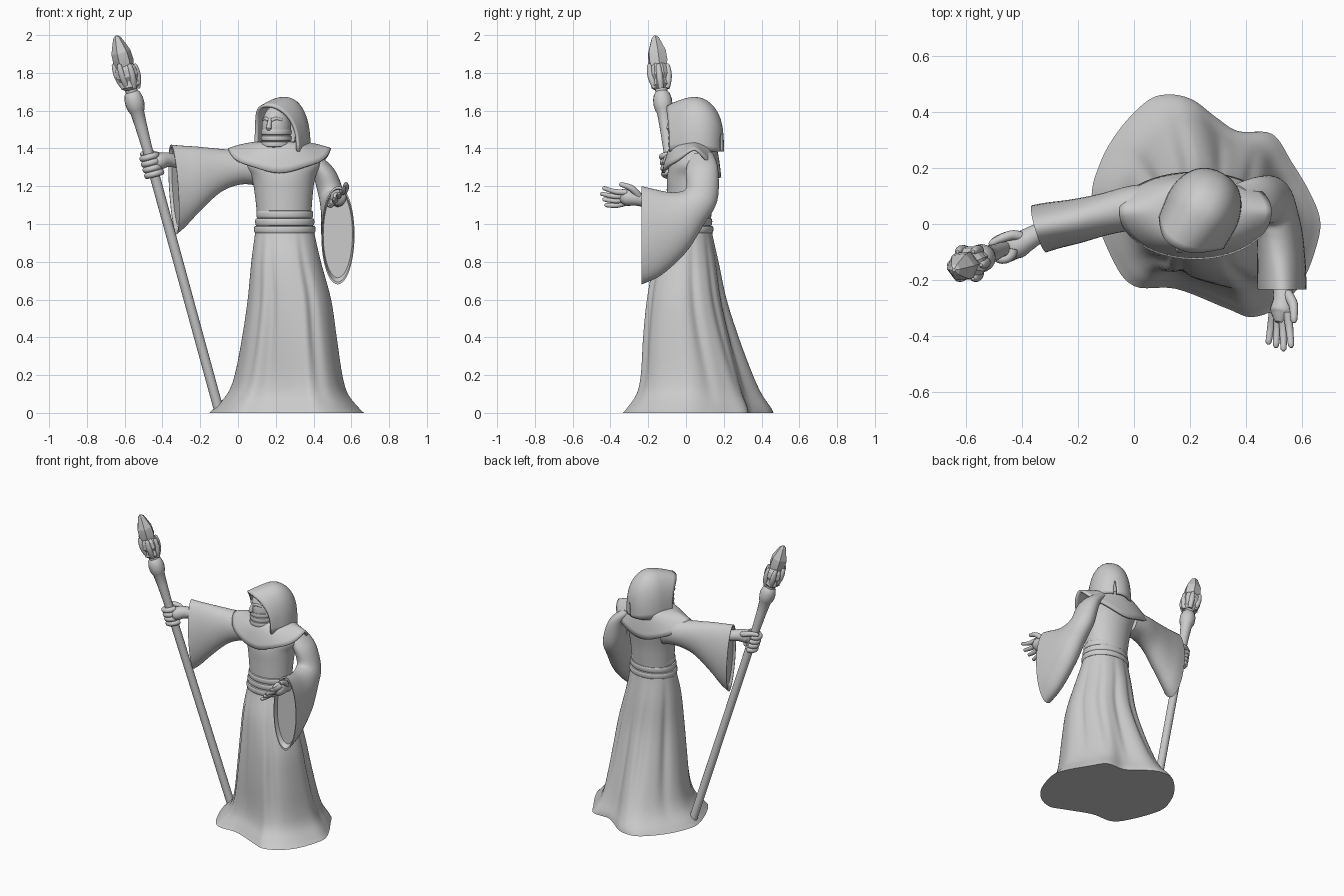
import bpy, bmesh, math
from math import sin, cos, pi, tau
from mathutils import Vector

if "Cube" in bpy.data.objects:
    bpy.data.objects.remove(bpy.data.objects["Cube"])

grey = bpy.data.materials.new("plain grey")
grey.use_nodes = True
grey.diffuse_color = (0.6, 0.6, 0.6, 1)
grey.node_tree.nodes["Principled BSDF"].inputs["Base Color"].default_value = (0.6, 0.6, 0.6, 1)


def loft(name, rings, closed=True, caps=True, thick=0, angle=40):
    """Skin a list of equal-length rings of points."""
    bm = bmesh.new()
    rows = [[bm.verts.new(p) for p in ring] for ring in rings]
    n = len(rows[0])
    for a, b in zip(rows, rows[1:]):
        for i in range(n if closed else n - 1):
            j = (i + 1) % n
            bm.faces.new((a[i], a[j], b[j], b[i]))
    if caps:
        bm.faces.new(rows[0])
        bm.faces.new(rows[-1])
    bmesh.ops.recalc_face_normals(bm, faces=bm.faces[:])
    mesh = bpy.data.meshes.new(name)
    bm.to_mesh(mesh)
    bm.free()
    mesh.materials.append(grey)
    ob = bpy.data.objects.new(name, mesh)
    bpy.context.collection.objects.link(ob)
    bpy.ops.object.select_all(action='DESELECT')
    ob.select_set(True)
    bpy.context.view_layer.objects.active = ob
    bpy.ops.object.shade_smooth_by_angle(angle=math.radians(angle))
    if thick:
        mod = ob.modifiers.new("cloth", 'SOLIDIFY')
        mod.thickness = thick
        mod.offset = 0
    return ob


def spline(points, steps=4, closed=False):
    """Catmull-Rom through rows of any length."""
    n = len(points)
    pick = lambda i: points[i % n] if closed else points[max(0, min(n - 1, i))]
    out = []
    for i in range(n if closed else n - 1):
        quads = list(zip(pick(i - 1), pick(i), pick(i + 1), pick(i + 2)))
        for k in range(steps):
            t = k / steps
            out.append([b + (c - a) * t / 2 + (a - 2.5 * b + 2 * c - d / 2) * t * t
                        + (1.5 * (b - c) + (d - a) / 2) * t ** 3 for a, b, c, d in quads])
    return out if closed else out + [list(points[-1])]


def tube(name, rows, n=14, angle=40):
    """Round tube through rows of x, y, z, radius."""
    pts = [Vector(r[:3]) for r in rows]
    side, rings = Vector((0.31, 0.87, 0.4)), []
    for i, p in enumerate(pts):
        t = (pts[min(i + 1, len(pts) - 1)] - pts[max(i - 1, 0)]).normalized()
        side = (side - t * side.dot(t)).normalized()
        up = t.cross(side)
        rings.append([p + (side * cos(k * tau / n) + up * sin(k * tau / n)) * rows[i][3]
                      for k in range(n)])
    return loft(name, rings, angle=angle)


def limb(name, rows, steps=4):
    """Smooth tapering tube with a rounded tip."""
    rows = spline(rows, steps)
    end, before = Vector(rows[-1][:3]), Vector(rows[-2][:3])
    tip = end + (end - before).normalized() * rows[-1][3] * 0.7
    return tube(name, rows + [[*tip, rows[-1][3] * 0.45]])


def stack(name, rows, outline=None, steps=5):
    """Horizontal rings from rows of z, left, right, front, back."""
    unit = outline or [(cos(k * tau / 64), sin(k * tau / 64)) for k in range(64)]
    rings = []
    for z, x0, x1, y0, y1 in spline(rows, steps):
        ring = []
        keep = max(0, 1 - z)
        for u, v in unit:
            th = math.atan2(v, u)
            r = 1
            if outline:
                for deg in FOLDS:
                    d = (th - math.radians(deg) + pi) % tau - pi
                    r -= 0.07 * sin(pi * min(1, z)) * math.exp(-(d / 0.12) ** 2)
            u, v = [(a * keep + b * (1 - keep)) * r for a, b in ((u, cos(th)), (v, sin(th)))]
            ring.append(((x0 + x1) / 2 + (x1 - x0) / 2 * u, (y0 + y1) / 2 + (y1 - y0) / 2 * v, z))
        rings.append(ring)
    return loft(name, rings)


# Skirt of the robe, with a wavy hem and soft folds
FOLDS = (-140, -118, -60, 12, 48, 80, 112, 150)
hem = [(-.15, .08), (-.12, .22), (-.05, .34), (.05, .44), (.13, .46), (.21, .44), (.29, .38),
       (.37, .33), (.49, .32), (.56, .22), (.62, .12), (.66, .02), (.65, -.07), (.6, -.2),
       (.52, -.29), (.42, -.33), (.33, -.3), (.15, -.23), (0, -.22), (-.08, -.12)]
hem = [((x - .255) / .41, (y - .065) / .395) for x, y in spline(hem, 6, True)]
stack("robe_skirt", [(0, -.155, .67, -.333, .463), (.03, -.125, .64, -.31, .45),
                     (.1, -.06, .585, -.265, .405), (.2, -.02, .555, -.245, .36),
                     (.4, .02, .525, -.235, .285), (.6, .05, .495, -.215, .22),
                     (.8, .07, .44, -.175, .175), (.95, .09, .405, -.12, .14),
                     (1.03, .1, .39, -.1, .13)], hem)

# Upper body and sash
stack("torso", [(1, .105, .385, -.1, .13), (1.15, .09, .395, -.1, .145), (1.25, .07, .41, -.1, .162),
                (1.32, .03, .44, -.085, .165), (1.39, .08, .39, -.06, .15), (1.43, .14, .33, -.03, .12)])
for i in range(3):
    z, g = 0.95 + 0.04 * i, 0.006 * i
    band = [(z + h, .09 + g - p, .405 - g + p, -.12 + g - p, .14 - g + p)
            for h, p in ((0, -.02), (.002, 0), (.02, .005), (.038, .001), (.041, -.02))]
    stack(f"sash_band_{i + 1}", band, steps=3)

# Shoulder cape, hanging lower at the back
rings = []
for k in range(9):
    u = k / 8
    ring = []
    for j in range(72):
        c, s = cos(j * tau / 72), sin(j * tau / 72)
        reach, drop = (0.165, 0.115) if s < 0 else (0.135, 0.14)
        z = 1.39 - drop * abs(s) ** 1.4 + 0.005 * cos(j * tau / 12)
        ring.append((.22 + c * (.1 + .17 * u), .045 + s * (.09 + (reach - .09) * u ** .7),
                     1.43 + (z - 1.43) * u ** 1.7))
    rings.append(ring)
loft("shoulder_cape", rings, caps=False, thick=0.014)


def sleeve(name, rows, side):
    """Flared sleeve from upper edge, lower edge and half width, with a hollow cuff."""
    rings, mids = [], []
    for r in spline(rows, 5):
        top, low = Vector(r[:3]), Vector(r[3:6])
        mid, half = (top + low) / 2, (top - low) / 2
        mids.append(mid)
        rings.append([mid + half * cos(k * tau / 40) + Vector(side) * r[6] * sin(k * tau / 40)
                      for k in range(40)])
    mid, back = mids[-1], (mids[-3] - mids[-1])
    rim = rings[-1]
    rings.append([mid + (p - mid) * 0.95 for p in rim])
    rings.append([mid + (p - mid) * 0.88 + back for p in rim])
    loft(name, rings)


sleeve("right_sleeve", [(.12, .07, 1.38, .12, .07, 1.2, .08), (0, .06, 1.39, .02, .06, 1.21, .08),
                        (-.12, .035, 1.4, -.09, .035, 1.17, .075),
                        (-.22, .01, 1.41, -.2, .01, 1.07, .08),
                        (-.3, -.005, 1.415, -.28, -.005, .985, .085),
                        (-.355, -.015, 1.42, -.325, -.02, .945, .088)], (-.28, .96, 0))
sleeve("left_sleeve", [(.38, .02, 1.37, .36, .14, 1.38, .05), (.45, 0, 1.28, .45, .17, 1.29, .063),
                       (.49, 0, 1.19, .5, .165, 1.12, .07), (.505, -.04, 1.17, .52, .09, .99, .075),
                       (.515, -.1, 1.17, .53, 0, .85, .082), (.525, -.17, 1.185, .53, -.13, .73, .087),
                       (.53, -.235, 1.2, .528, -.235, .68, .088)], (1, 0, 0))

# Hood: arches lofted from the back of the head to a forward peak
facing, across = Vector((-.44, -.9, 0)), Vector((.9, -.44, 0))
rings = []
for k in range(23):
    t = k / 22
    if t < 0.6:
        s = -0.148 * cos(pi / 2 * t / 0.6)
        q = max(0.04, sin(pi / 2 * t / 0.6))
        lead = 0
    else:
        lead = (t - 0.6) / 0.4
        s, q = 0.085 * lead, 1
    arch = []
    for j in range(33):
        a = pi * j / 32
        h = sin(a) ** 0.8
        w = math.copysign(abs(cos(a)) ** 0.85, cos(a)) * (0.128 - 0.006 * lead) * q ** 0.85
        p = Vector((.242, .045, 1.385)) + facing * (s + .07 * lead * lead * h ** 3)
        p += across * (w - .025 * lead * lead * h ** 3)
        p.z += h * (0.08 + 0.2 * q - 0.04 * lead * lead)
        arch.append(p)
    rings.append(arch)
loft("hood", rings, closed=False, caps=False, thick=0.016, angle=60)


# Head, face wrap and nose
def head_ring(z, r):
    mid = Vector((.203, -.008, z))
    return [mid + across * cos(k * tau / 32) * r + facing * sin(k * tau / 32) * r * 1.1 for k in range(32)]


loft("head", [head_ring(1.51 + 0.12 * sin(a), 0.076 * cos(a))
              for a in [pi * (k / 16 - 0.5) * 0.98 for k in range(17)]])
for i in range(3):
    z = 1.405 + 0.032 * i
    loft(f"face_wrap_{i + 1}", [head_ring(z + h, r) for h, r in
                                ((0, .07), (.004, .077), (.018, .081), (.03, .077), (.034, .07))])
front = Vector((.203, -.008, 0)) + facing * 0.074
limb("nose", [(*(front + Vector((0, 0, 1.56))), .008), (*(front + facing * .012 + Vector((0, 0, 1.53))), .012),
              (*(front + facing * .018 + Vector((0, 0, 1.505))), .014)])
for name, d in (("right_brow", -1), ("left_brow", 1)):
    limb(name, [(*(front + across * d * w - facing * b + Vector((0, 0, z))), .009)
                for w, b, z in ((.01, 0, 1.548), (.03, .008, 1.558), (.052, .03, 1.55))])


# Staff, turned around a leaning axis
def axis(z):
    return Vector((-.10, .07, .01)).lerp(Vector((-.645, -.165, 2)), (z - .01) / 1.99)


def turned(name, profile, n=16, angle=40):
    return tube(name, [(*axis(z), r) for z, r in profile], n, angle)


turned("staff_shaft", [(.015, .026), (.7, .026), (1.4, .027), (1.52, .032), (1.59, .037), (1.605, .044),
                       (1.63, .05), (1.66, .05), (1.69, .042), (1.7, .032), (1.74, .034)])
turned("staff_socket", [(1.71, .03), (1.73, .055), (1.76, .05), (1.785, .064), (1.82, .06), (1.85, .04)], 8, 20)
turned("staff_crystal", [(1.8, .04), (1.86, .055), (1.91, .052), (1.95, .036), (1.985, .021), (1.997, .006)], 6, 15)
for i in range(6):
    a = i * tau / 6
    out = Vector((cos(a), sin(a), 0))
    limb(f"staff_claw_{i + 1}", [(*(axis(z) + out * r), w) for z, r, w in
                                 ((1.72, .036, .014), (1.76, .05, .017), (1.8, .056, .017),
                                  (1.84, .056, .012))], 2)

# Right hand gripping the staff
limb("right_wrist_and_palm", [(-.22, 0, 1.335, .04), (-.33, -.03, 1.335, .036), (-.38, -.055, 1.34, .04),
                              (-.42, -.08, 1.33, .045), (-.44, -.085, 1.315, .035)])
for i in range(4):
    c = axis(1.265 + 0.03 * i)
    limb(f"right_finger_{i + 1}", [(c.x + .037 * cos(a), c.y + .037 * sin(a), c.z + .01 * cos(a), .017)
                                   for a in [-k * 0.55 for k in range(9)]], 2)
limb("right_thumb", [(-.39, -.05, 1.35, .018), (-.43, -.04, 1.365, .018), (-.47, -.05, 1.375, .016),
                     (-.51, -.07, 1.37, .012)])

# Left hand held out open
limb("left_wrist_and_palm", [(.53, -.12, 1.12, .034), (.53, -.22, 1.125, .034), (.535, -.27, 1.135, .038),
                             (.53, -.31, 1.14, .044), (.525, -.33, 1.145, .034)])
for i in range(4):
    tip = (.562 - .027 * i, -.447 + .012 * abs(i - 1), 1.19 - .03 * i, .011)
    root = (.55 - .017 * i, -.315, 1.168 - .018 * i, .017)
    knuckle = [(a + b) / 2 for a, b in zip(tip, root)]
    knuckle[2] -= .008
    limb(f"left_finger_{i + 1}", [root, knuckle, tip])
limb("left_thumb", [(.55, -.25, 1.15, .018), (.57, -.29, 1.19, .017), (.572, -.345, 1.21, .012)])
